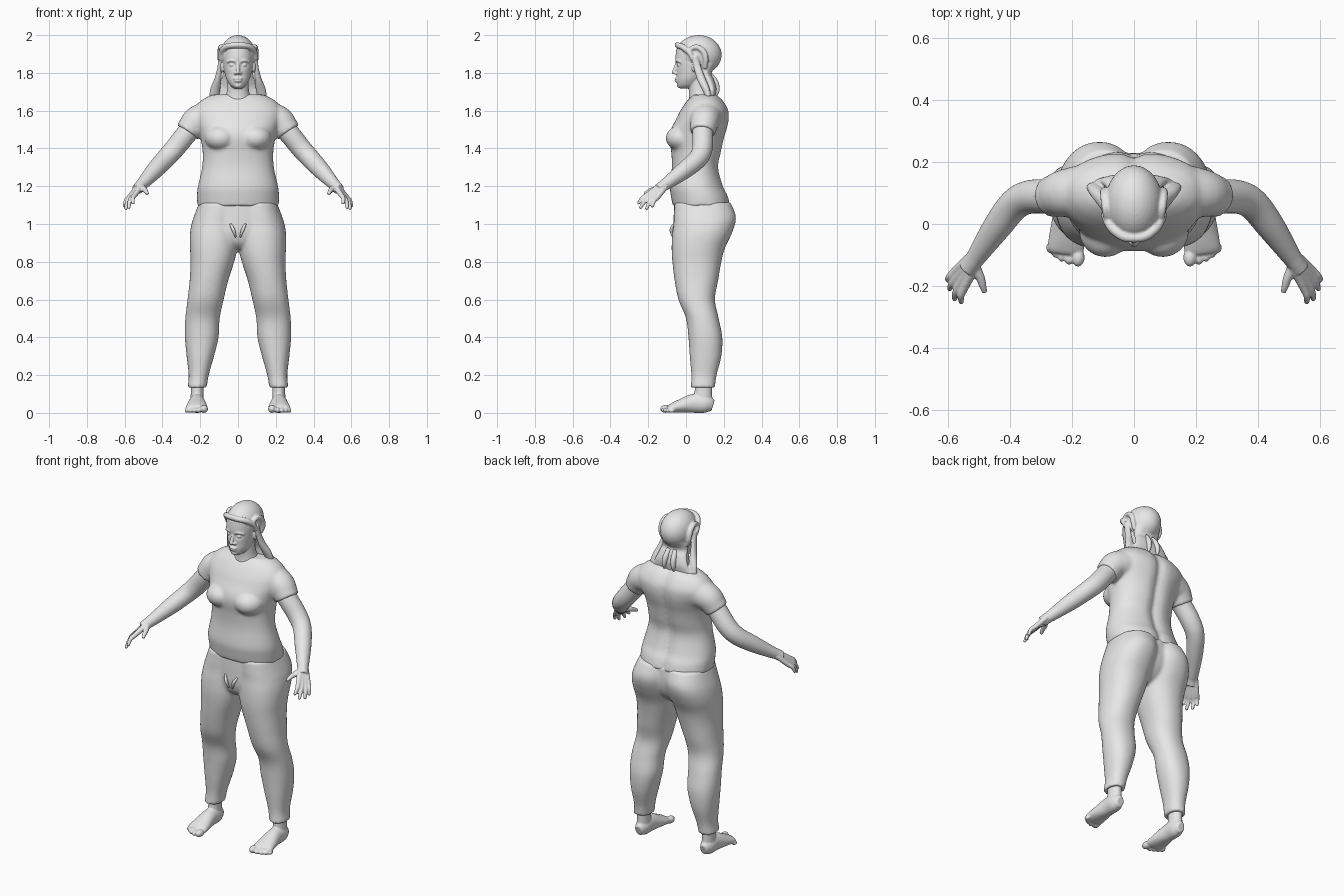
import bpy, bmesh, math
from mathutils import Vector, Matrix

grey = bpy.data.materials.new("plain_grey")
grey.diffuse_color = (0.8, 0.8, 0.8, 1)


def spline(keys, steps=6):
    """Smooth curve through tuples of any length."""
    out = []
    for i in range(len(keys) - 1):
        p = [keys[max(i - 1, 0)], keys[i], keys[i + 1], keys[min(i + 2, len(keys) - 1)]]
        for s in range(steps):
            t = s / steps
            out.append([b + 0.5 * t * (c - a + t * (2 * a - 5 * b + 4 * c - d + t * (3 * (b - c) + d - a)))
                        for a, b, c, d in zip(*p)])
    return out + [list(keys[-1])]


def skin(bm, rings):
    """Join rings of points into a closed body."""
    rows = [[bm.verts.new(p) for p in r] for r in rings]
    n = len(rows[0])
    for a, b in zip(rows, rows[1:]):
        for i in range(n):
            bm.faces.new((a[i], a[(i + 1) % n], b[(i + 1) % n], b[i]))
    bm.faces.new(rows[0][::-1])
    bm.faces.new(rows[-1])


def loft(bm, secs, power=2.2, n=48, shape=None):
    """Stacked level sections: z, x0, x1, y0, y1."""
    rings = []
    for z, x0, x1, y0, y1 in spline(secs):
        ring = []
        for i in range(n):
            a = math.tau * i / n
            c, s = math.cos(a), math.sin(a)
            p = Vector(((x0 + x1) / 2 + (x1 - x0) / 2 * math.copysign(abs(c) ** (2 / power), c),
                        (y0 + y1) / 2 + (y1 - y0) / 2 * math.copysign(abs(s) ** (2 / power), s), z))
            if shape:
                shape(p)
            ring.append(p)
        rings.append(ring)
    skin(bm, rings)


def tube(bm, keys, n=16, up=(0, 0, 1)):
    """Tube through x, y, z, side radius, upright radius."""
    pts = spline([k if len(k) == 5 else k + (k[3],) for k in keys])
    rings = []
    for i, p in enumerate(pts):
        a, b = pts[max(i - 1, 0)], pts[min(i + 1, len(pts) - 1)]
        t = (Vector(b[:3]) - Vector(a[:3])).normalized()
        side = t.cross(Vector(up)).normalized()
        top = side.cross(t)
        rings.append([Vector(p[:3]) + side * p[3] * math.cos(math.tau * k / n)
                      + top * p[4] * math.sin(math.tau * k / n) for k in range(n)])
    skin(bm, rings)


def ball(bm, c, r):
    bmesh.ops.create_uvsphere(bm, u_segments=32, v_segments=20, radius=1,
                              matrix=Matrix.Translation(c) @ Matrix.Diagonal((*r, 1)))


def finish(name, bm, voxel=0, smooth=3):
    """Mirror across x, fuse the pieces and soften the joins."""
    bmesh.ops.recalc_face_normals(bm, faces=bm.faces)
    for f in bm.faces:
        f.smooth = True
    me = bpy.data.meshes.new(name)
    bm.to_mesh(me)
    bm.free()
    me.materials.append(grey)
    ob = bpy.data.objects.new(name, me)
    bpy.context.collection.objects.link(ob)
    ob.modifiers.new("mirror", 'MIRROR').use_mirror_merge = False
    if voxel:
        m = ob.modifiers.new("fuse", 'REMESH')
        m.mode, m.voxel_size, m.use_smooth_shade = 'VOXEL', voxel, True
        m = ob.modifiers.new("soften", 'SMOOTH')
        m.factor, m.iterations = 0.5, smooth
    return ob


# shirt: torso with spine groove, bust, sleeves
def spine(p):
    if p.y > 0.1:
        p.y -= 0.02 * math.exp(-(p.x / 0.03) ** 2)


bm = bmesh.new()
torso = [(1.095, .215, -.07, .24), (1.15, .217, -.08, .225), (1.2, .212, -.085, .2), (1.3, .19, -.075, .175),
         (1.38, .187, -.078, .19), (1.45, .197, -.088, .205), (1.5, .21, -.08, .22), (1.55, .23, -.055, .23),
         (1.6, .235, -.03, .228), (1.645, .205, 0, .205), (1.672, .165, .025, .18), (1.685, .13, .04, .16)]
loft(bm, [(z, -w, w, a, b) for z, w, a, b in torso], shape=spine)
ball(bm, (.092, -.022, 1.455), (.085, .085, .068))
tube(bm, [(.13, .11, 1.575, .09), (.215, .1, 1.548, .078), (.25, .092, 1.51, .07), (.268, .088, 1.485, .066)], 32)
finish("shirt", bm, .009, 4)

# trousers: legs and hips
bm = bmesh.new()
loft(bm, [(.135, .165, .267, .025, .153), (.2, .155, .261, .028, .162), (.3, .127, .272, .02, .187),
          (.4, .103, .281, .013, .192), (.5, .097, .279, 0, .173), (.6, .076, .267, -.04, .153),
          (.7, .052, .256, -.06, .17), (.8, .02, .251, -.072, .187), (.87, .002, .254, -.076, .205),
          (.94, -.01, .255, -.073, .238), (1, -.015, .246, -.066, .26), (1.05, -.015, .23, -.064, .262),
          (1.115, -.015, .205, -.06, .235)])
loft(bm, [(.87, -.06, .06, -.02, .12), (.9, -.13, .13, -.05, .17), (.95, -.19, .19, -.066, .21),
          (1.02, -.215, .215, -.066, .228), (1.115, -.205, .205, -.062, .222)])
finish("trousers", bm, .009, 4)

# small creases at the front of the trousers
bm = bmesh.new()
tube(bm, [(.04, -.064, 1.0, .005), (.025, -.078, .97, .009), (.012, -.07, .93, .004)])
finish("front_crease", bm)

# arms with fingers and thumb
bm = bmesh.new()
tube(bm, [(.2, .1, 1.555, .058), (.262, .089, 1.49, .056), (.335, .087, 1.4, .054), (.385, .062, 1.345, .051),
          (.44, -.008, 1.285, .046), (.498, -.092, 1.222, .034), (.517, -.12, 1.203, .03), (.534, -.145, 1.183, .03)], 28)
wrist, across = Vector((.522, -.125, 1.198)), Vector((.49, .87, -.11))
fingers = [((.545, -.203, 1.155), (.556, -.25, 1.112)), ((.557, -.187, 1.147), (.577, -.24, 1.088)),
           ((.568, -.169, 1.142), (.593, -.208, 1.083)), ((.575, -.151, 1.142), (.6, -.178, 1.096))]
for i, (knuckle, tip) in enumerate(fingers):
    start = wrist + across * (i - 1.5) * .012
    k, t = Vector(knuckle), Vector(tip)
    mid = k.lerp(t, .5) + Vector((.006, -.004, .004))
    tube(bm, [(*start, .016), (*k, .014), (*mid, .0115), (*t, .009)], 12)
    ball(bm, t, (.009,) * 3)
tube(bm, [(.515, -.13, 1.197, .018), (.495, -.172, 1.182, .015), (.487, -.198, 1.172, .012), (.48, -.22, 1.16, .009)], 12)
finish("arms", bm, .0045, 2)

# feet with toes
bm = bmesh.new()
tube(bm, [(.216, .092, .2, .038, .045), (.216, .092, .12, .034, .046), (.217, .088, .04, .036, .05)], 24, (0, 1, 0))
tube(bm, [(.217, .143, .038, .022, .03), (.217, .105, .048, .04, .048), (.217, .04, .05, .043, .05),
          (.218, -.03, .036, .054, .036), (.219, -.075, .025, .059, .025), (.22, -.092, .019, .054, .018)], 28)
for x, y, r in [(.18, -.108, .021), (.209, -.111, .0145), (.232, -.103, .0135), (.252, -.091, .013), (.27, -.076, .0125)]:
    ball(bm, (x, y, r), (r, r * 1.4, r))
finish("feet", bm, .005, 2)


# head: face with eye sockets, nose, lips, ears, neck
def sockets(p):
    if p.y < .02:
        p.y += .013 * math.exp(-((abs(p.x) - .032) / .017) ** 2 - ((p.z - 1.842) / .013) ** 2)


bm = bmesh.new()
face = [(1.718, .022, -.035, .03), (1.735, .042, -.046, .06), (1.765, .06, -.05, .09), (1.8, .071, -.05, .12),
        (1.842, .078, -.053, .13), (1.88, .081, -.056, .14), (1.93, .08, -.05, .14)]
loft(bm, [(z, -w, w, a, b) for z, w, a, b in face], 2.1, 64, sockets)
ball(bm, (0, .06, 1.885), (.08, .108, .1))
tube(bm, [(0, -.046, 1.856, .009), (0, -.055, 1.83, .009), (0, -.064, 1.804, .011)])
ball(bm, (0, -.063, 1.802), (.012, .012, .01))
ball(bm, (.013, -.053, 1.798), (.009, .011, .008))
ball(bm, (.032, -.035, 1.841), (.014, .012, .009))
tube(bm, [(.012, -.05, 1.86, .006), (.035, -.046, 1.866, .007), (.06, -.027, 1.857, .006)])
ball(bm, (0, -.049, 1.77), (.025, .012, .006))
ball(bm, (0, -.047, 1.757), (.021, .013, .0065))
ball(bm, (0, -.033, 1.734), (.022, .016, .014))
ball(bm, (.083, .05, 1.835), (.012, .022, .034))
tube(bm, [(0, .08, 1.65, .075, .07), (0, .073, 1.69, .062, .058), (0, .068, 1.73, .056, .054),
          (0, .065, 1.8, .055, .055)], 32, (0, 1, 0))
finish("head", bm, .0042, 2)

# hair: cap swept back from the face, fringe, side loops, hanging locks
bm = bmesh.new()
ball(bm, (0, .067, 1.895), (.093, .122, .105))
for v in bm.verts:
    if v.co.z < 1.925:
        v.co.y = max(v.co.y, -.015)
tube(bm, [(-.02, -.045, 1.948, .014), (.03, -.042, 1.946, .015), (.068, -.015, 1.935, .016),
          (.09, .02, 1.905, .014), (.094, .035, 1.87, .01)])
tube(bm, [(.085, .01, 1.915, .012), (.09, .05, 1.937, .014), (.094, .09, 1.915, .015),
          (.094, .105, 1.87, .014), (.08, .1, 1.825, .012)], up=(1, 0, 0))
tube(bm, [(.09, .045, 1.89, .014, .016), (.096, .06, 1.83, .013, .02), (.106, .08, 1.77, .018, .022),
          (.12, .105, 1.715, .026, .02), (.13, .12, 1.672, .024, .016)], up=(0, 1, 0))
nape = [(1.67, .13, .115, .155), (1.72, .105, .11, .162), (1.765, .088, .09, .15),
        (1.8, .08, .07, .135), (1.85, .075, .05, .165)]
loft(bm, [(z, -w, w, a, b) for z, w, a, b in nape])
finish("hair", bm, .005, 2)
tube_tail = bmesh.new()
tube(tube_tail, [(.02, .13, 1.79, .012), (.026, .155, 1.75, .016), (.03, .165, 1.71, .013), (.03, .16, 1.68, .006)],
     up=(0, 1, 0))
finish("nape_lock", tube_tail)
